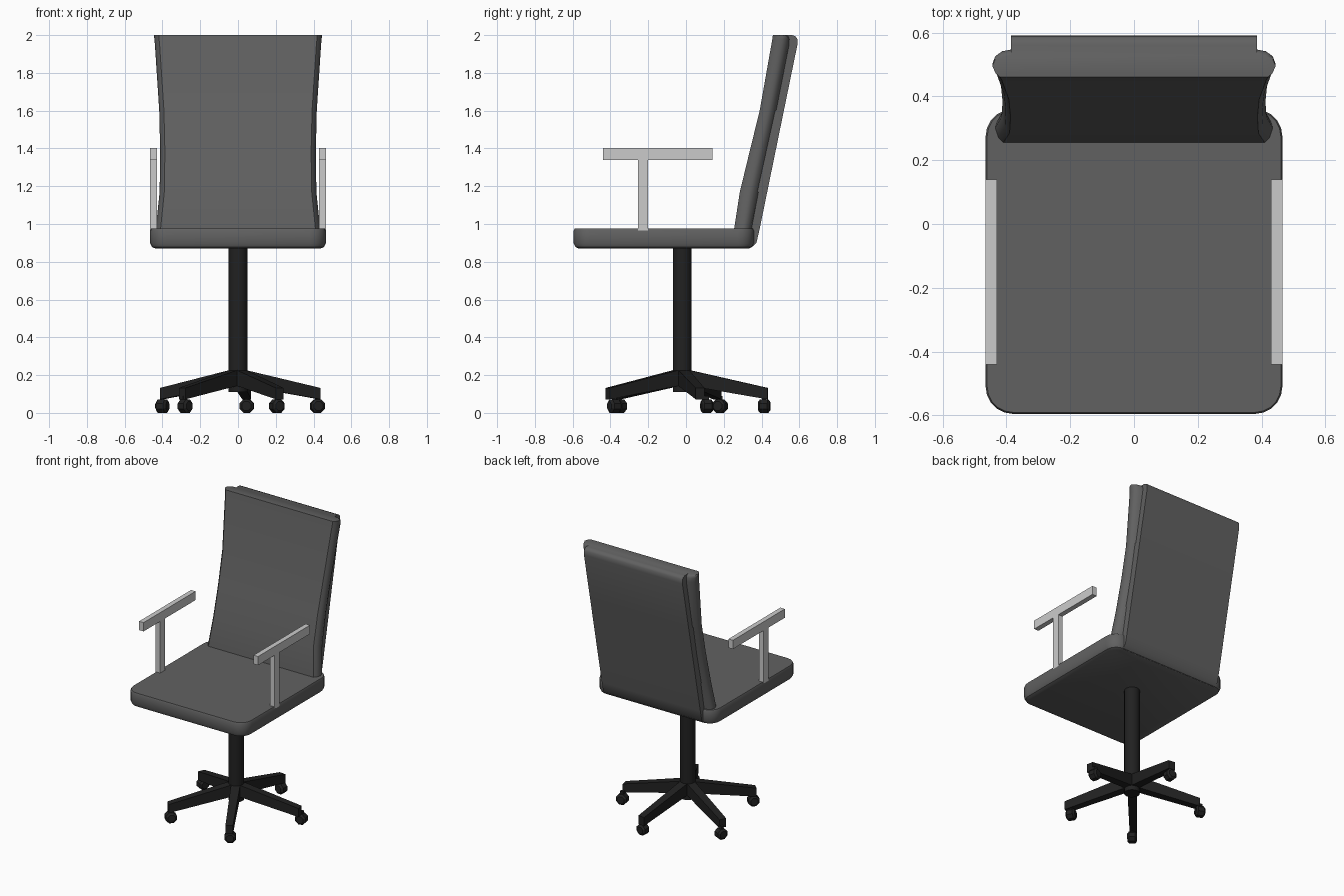
import bpy, bmesh, math
from mathutils import Matrix, Vector

if "Cube" in bpy.data.objects:
    bpy.data.objects.remove(bpy.data.objects["Cube"])


def material(name, c):
    m = bpy.data.materials.new(name)
    m.diffuse_color = (c, c, c, 1)
    m.use_nodes = True
    m.node_tree.nodes["Principled BSDF"].inputs["Base Color"].default_value = m.diffuse_color
    return m


BLACK = material("black_plastic", 0.015)
DARK = material("dark_upholstery", 0.12)


def finish(name, bm, mat=None, angle=None):
    bmesh.ops.recalc_face_normals(bm, faces=bm.faces)
    me = bpy.data.meshes.new(name)
    bm.to_mesh(me)
    bm.free()
    ob = bpy.data.objects.new(name, me)
    bpy.context.collection.objects.link(ob)
    if mat:
        me.materials.append(mat)
    if angle:
        bpy.ops.object.select_all(action='DESELECT')
        bpy.context.view_layer.objects.active = ob
        ob.select_set(True)
        bpy.ops.object.shade_smooth_by_angle(angle=math.radians(angle))
    return ob


def loft(name, rings, mat=None, angle=None):
    bm = bmesh.new()
    rows = [[bm.verts.new(p) for p in ring] for ring in rings]
    n = len(rows[0])
    for a, b in zip(rows, rows[1:]):
        for i in range(n):
            bm.faces.new((a[i], a[(i + 1) % n], b[(i + 1) % n], b[i]))
    bm.faces.new(rows[0])
    bm.faces.new(rows[-1])
    return finish(name, bm, mat, angle)


def box(name, lo, hi, mat=None):
    ring = [(lo[0], lo[1]), (hi[0], lo[1]), (hi[0], hi[1]), (lo[0], hi[1])]
    return loft(name, [[(x, y, z) for x, y in ring] for z in (lo[2], hi[2])], mat)


def rounded_rect(inset, z, x=0.465, y0=-0.595, y1=0.36, r=0.085, steps=5):
    pts = []
    for k, (cx, cy) in enumerate(((x - r, y1 - r), (r - x, y1 - r), (r - x, y0 + r), (x - r, y0 + r))):
        for s in range(steps + 1):
            a = math.radians(90 * (k + s / steps))
            pts.append((cx + (r - inset) * math.cos(a), cy + (r - inset) * math.sin(a), z))
    return pts


# Seat cushion: rounded slab with softened lower edge
loft("seat", [rounded_rect(i, z) for i, z in
              ((0.028, 0.87), (0.01, 0.878), (0, 0.897), (0, 0.965), (0.005, 0.975))], DARK, 35)


# Backrest: cross-sections with bulging sides and a narrower rear panel
def back_section(z, f, r, w):
    d = r - f
    half = [(w - 0.025, f), (w - 0.01, f + 0.12 * d), (w, f + 0.35 * d),
            (w - 0.008, f + 0.52 * d), (w - 0.03, f + 0.64 * d), (0.385, f + 0.68 * d), (0.385, r)]
    return [(x, y, z) for x, y in half] + [(-x, y, z) for x, y in reversed(half)]


stations = ((0.875, 0.25, 0.345, 0.425), (0.90, 0.25, 0.373, 0.44), (0.975, 0.255, 0.39, 0.435),
            (1.17, 0.285, 0.43, 0.415), (1.38, 0.336, 0.473, 0.412), (1.6, 0.39, 0.518, 0.417),
            (1.95, 0.452, 0.59, 0.44), (1.98, 0.457, 0.589, 0.443), (1.993, 0.459, 0.58, 0.444),
            (2.0, 0.46, 0.562, 0.444))
loft("backrest", [back_section(*s) for s in stations], DARK, 40)

# Armrests: flat pad on a single post, each side
for side, s in (("left", -1), ("right", 1)):
    x0, x1 = sorted((s * 0.43, s * 0.465))
    box(side + "_arm_post", (x0, -0.255, 0.96), (x1, -0.2, 1.34))
    box(side + "_arm_pad", (x0, -0.44, 1.34), (x1, 0.14, 1.402))

# Central column
CY = -0.02
bm = bmesh.new()
bmesh.ops.create_cone(bm, cap_ends=True, segments=16, radius1=0.05, radius2=0.05, depth=0.765,
                      matrix=Matrix.Translation((0, CY, 0.4925)))
finish("column", bm, BLACK, 30)

# Five sloping base legs
for k in range(5):
    a = math.radians(12 + 72 * k)
    d, t = Vector((math.cos(a), math.sin(a), 0)), Vector((-math.sin(a), math.cos(a), 0))
    rings = []
    for r, z0, z1, w in ((0.0, 0.15, 0.235, 0.03), (0.442, 0.072, 0.132, 0.024)):
        rings.append([Vector((0, CY, z)) + Vector((d.x * r, d.y * r * 1.03, 0)) + t * u
                      for u, z in ((-w, z0), (w, z0), (w, z1), (-w, z1))])
    loft("base_leg_%d" % (k + 1), rings, BLACK)

# Casters: chamfered eight-sided wheels with short stems (x, y, axle heading)
for k, (x, y, heading) in enumerate(((0.42, 0.11, 102), (0.047, 0.414, 84), (-0.4, 0.18, 156),
                                     (-0.28, -0.352, 318), (0.206, -0.38, 300))):
    m = (Matrix.Translation((x, y, 0.036)) @ Matrix.Rotation(math.radians(heading), 4, 'Z')
         @ Matrix.Rotation(math.pi / 2, 4, 'Y'))
    rings = []
    for u, r in ((-0.031, 0.026), (-0.02, 0.039), (0.02, 0.039), (0.031, 0.026)):
        rings.append([m @ Vector((r * math.cos(math.pi * (i + .5) / 4), r * math.sin(math.pi * (i + .5) / 4), u))
                      for i in range(8)])
    loft("caster_wheel_%d" % (k + 1), rings, BLACK)
    box("caster_stem_%d" % (k + 1), (x - 0.012, y - 0.012, 0.05), (x + 0.012, y + 0.012, 0.09), BLACK)
